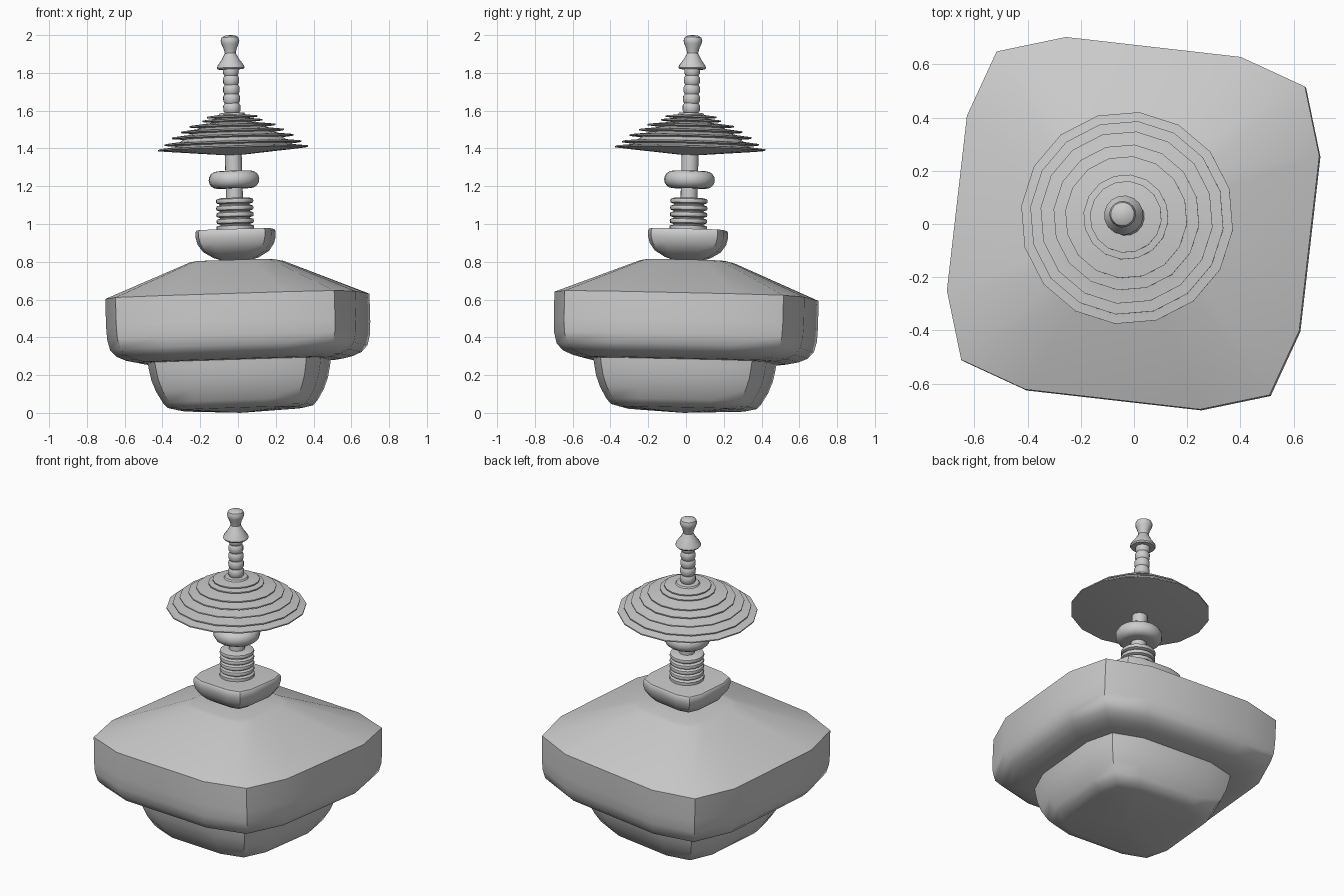
import bpy, bmesh, math
from mathutils import Matrix, Vector

if "Cube" in bpy.data.objects:
    bpy.data.objects.remove(bpy.data.objects["Cube"])

# Whole monument leans slightly and is turned about the vertical
PIVOT = Vector((0, 0, 0.5))
LEAN = (Matrix.Translation(PIVOT)
        @ Matrix.Rotation(-0.029, 4, 'Y') @ Matrix.Rotation(-0.025, 4, 'X')
        @ Matrix.Translation(-PIVOT) @ Matrix.Rotation(math.radians(-6.5), 4, 'Z'))

# Cross-sections of unit size: round, and a square with chamfered corners
ROUND = [(math.cos(i * math.tau / 16), math.sin(i * math.tau / 16)) for i in range(16)]
SQUARE = []
for k in range(4):
    c, s = [(1, 0), (0, 1), (-1, 0), (0, -1)][k]
    for x, y in [(0.952, 0.472), (0.833, 0.833), (0.472, 0.952)]:
        SQUARE.append((x * c - y * s, x * s + y * c))


def loft(name, section, profile, angle=40):
    """Stack scaled copies of a section along z; radius 0 makes a pole."""
    bm = bmesh.new()
    n = len(section)
    rings = []
    for r, z in profile:
        if r == 0:
            rings.append([bm.verts.new((0, 0, z))] * n)
        else:
            rings.append([bm.verts.new((x * r, y * r, z)) for x, y in section])
    for a, b in zip(rings, rings[1:]):
        for i in range(n):
            j = (i + 1) % n
            face = []
            for v in (a[i], a[j], b[j], b[i]):
                if v not in face:
                    face.append(v)
            bm.faces.new(face)
    bm.transform(LEAN)
    bmesh.ops.recalc_face_normals(bm, faces=bm.faces)
    mesh = bpy.data.meshes.new(name)
    bm.to_mesh(mesh)
    bm.free()
    ob = bpy.data.objects.new(name, mesh)
    bpy.context.collection.objects.link(ob)
    bpy.ops.object.select_all(action='DESELECT')
    ob.select_set(True)
    bpy.context.view_layer.objects.active = ob
    bpy.ops.object.shade_smooth_by_angle(angle=math.radians(angle))
    return ob


# Square bowl base, overhanging body and sloped roof
loft("body", SQUARE, [
    (0, 0.0), (0.33, 0.02), (0.385, 0.033), (0.41, 0.06), (0.445, 0.12), (0.468, 0.18),
    (0.48, 0.24), (0.485, 0.272), (0.54, 0.275), (0.60, 0.288), (0.65, 0.31),
    (0.682, 0.345), (0.696, 0.40), (0.70, 0.47), (0.70, 0.617),
    (0.25, 0.80), (0.22, 0.806), (0, 0.808)])

# Small square bowl on the roof
loft("square_bowl", SQUARE, [
    (0, 0.797), (0.05, 0.80), (0.12, 0.822), (0.175, 0.855), (0.203, 0.895),
    (0.212, 0.93), (0.212, 0.96), (0.205, 0.97), (0, 0.975)])

# Ringed neck
neck = [(0, 0.96), (0.10, 0.96), (0.10, 0.99), (0.08, 0.995)]
for z in (1.015, 1.05, 1.085, 1.122):
    neck += [(0.08, z - 0.016), (0.097, z - 0.010), (0.1, z), (0.097, z + 0.010), (0.08, z + 0.016)]
loft("ringed_neck", ROUND, neck + [(0, 1.14)])

# Shaft and cushion ring
loft("shaft", ROUND, [(0, 1.1), (0.045, 1.1), (0.045, 1.4), (0, 1.4)])
cushion = [(0.09 + 0.045 * math.cos(t), 1.235 + 0.046 * math.sin(t))
           for t in [math.radians(-90 + 22.5 * i) for i in range(9)]]
loft("cushion_ring", ROUND, [(0, 1.189)] + cushion + [(0, 1.281)])

# Parasol of thin stacked discs
tiers = [(0.40, 1.398), (0.365, 1.425), (0.325, 1.46), (0.275, 1.49),
         (0.23, 1.518), (0.16, 1.545), (0.135, 1.565)]
parasol = [(0, 1.362)]
for r, z in tiers:
    parasol += [(r - 0.06, z - 0.006), (r, z), (r, z + 0.007), (r - 0.08, z + 0.016)]
loft("parasol", ROUND, parasol + [(0, 1.582)], 25)

# Beaded spire with its collar
spire = [(0, 1.57), (0.073, 1.575), (0.065, 1.588)]
for i in range(5):
    z, r = 1.59 + i * 0.049, 0.046 - i * 0.0012
    spire += [(r - 0.007, z), (r, z + 0.012), (r, z + 0.037), (r - 0.007, z + 0.049)]
loft("beaded_spire", ROUND, spire + [(0, 1.84)])

# Finial: flared cap and rounded knob
loft("finial", ROUND, [
    (0, 1.82), (0.068, 1.82), (0.074, 1.828), (0.07, 1.84), (0.045, 1.875), (0.029, 1.905),
    (0.035, 1.93), (0.046, 1.955), (0.05, 1.972), (0.044, 1.989), (0.025, 1.999), (0, 2.001)])
